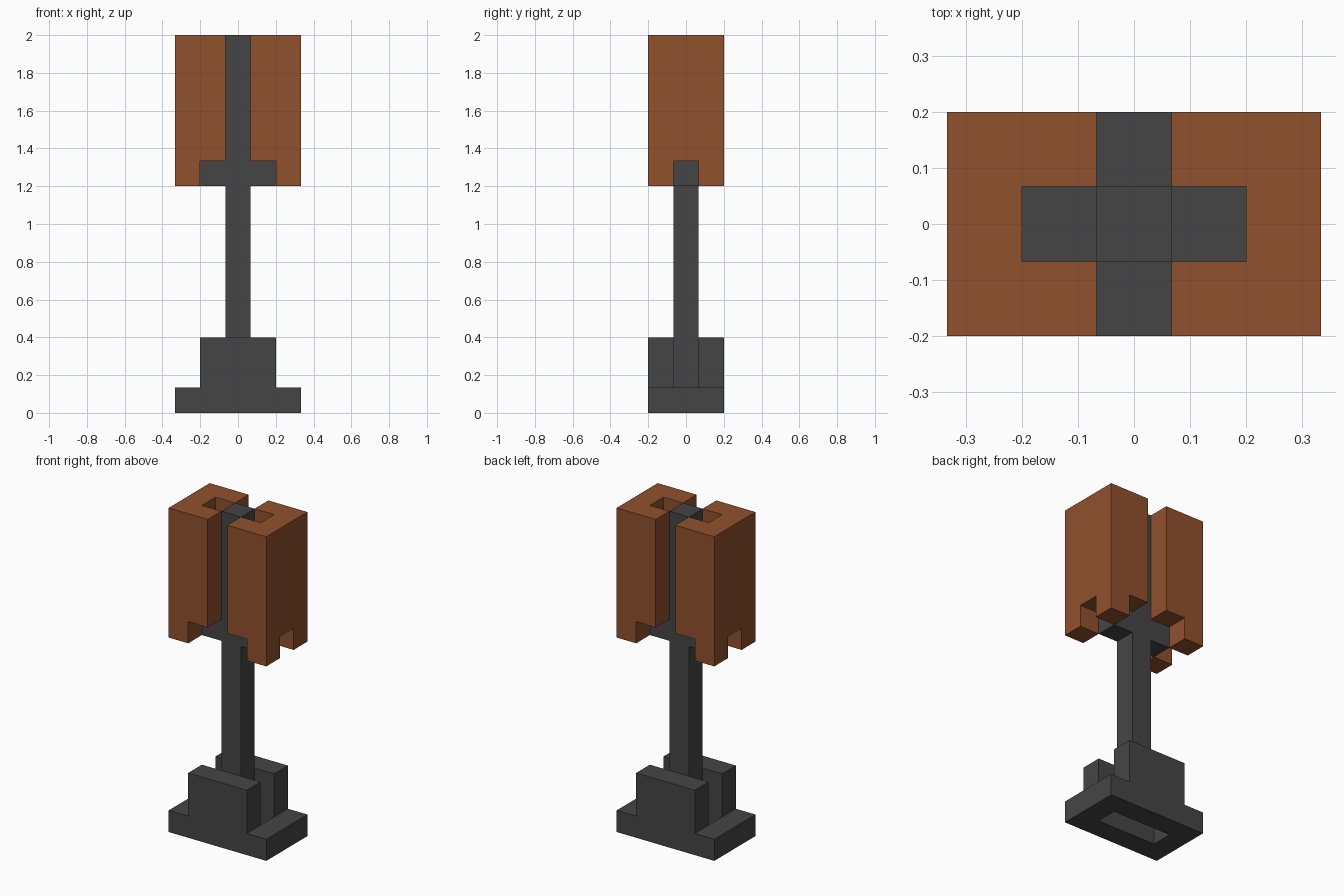
import bpy
import bmesh
from mathutils import Matrix, Vector

U = 2 / 15  # one block of the design grid

if "Cube" in bpy.data.objects:
    bpy.data.objects.remove(bpy.data.objects["Cube"], do_unlink=True)


def material(name, color):
    mat = bpy.data.materials.new(name)
    mat.use_nodes = True
    mat.diffuse_color = color
    mat.node_tree.nodes["Principled BSDF"].inputs["Base Color"].default_value = color
    return mat


iron = material("dark grey iron", (0.06, 0.06, 0.06, 1))
wood = material("brown wood", (0.283, 0.082, 0.026, 1))


def box(name, low, high, mat=None):
    """Box between two corners given in blocks."""
    low, high = Vector(low) * U, Vector(high) * U
    size = [abs(b - a) for a, b in zip(low, high)]
    bm = bmesh.new()
    bmesh.ops.create_cube(
        bm, size=1,
        matrix=Matrix.Translation((low + high) / 2) @ Matrix.Diagonal((*size, 1)))
    mesh = bpy.data.meshes.new(name)
    bm.to_mesh(mesh)
    bm.free()
    obj = bpy.data.objects.new(name, mesh)
    bpy.context.collection.objects.link(obj)
    if mat:
        mesh.materials.append(mat)
    return obj


def cut(obj, low, high):
    """Carve a box out of a part."""
    cutter = box("cutter", low, high)
    cutter.hide_render = True
    mod = obj.modifiers.new("cut", "BOOLEAN")
    mod.operation = "DIFFERENCE"
    mod.solver = "EXACT"
    mod.object = cutter
    bpy.context.view_layer.objects.active = obj
    bpy.ops.object.modifier_apply(modifier=mod.name)
    bpy.data.objects.remove(cutter, do_unlink=True)


# Foot: a slab with a slot through the middle
foot = box("foot", (-2.5, -1.5, 0), (2.5, 1.5, 1), iron)
cut(foot, (-1.5, -0.5, -1), (1.5, 0.5, 2))

# Post clamped between two upright plates
box("post", (-0.5, -0.5, 1), (0.5, 0.5, 15), iron)
for name, y in (("front_plate", -1), ("back_plate", 1)):
    box(name, (-1.5, y - 0.5, 1), (1.5, y + 0.5, 3), iron)

for side, s in (("left", 1), ("right", -1)):
    # Arms of the crossbar carrying the wooden halves
    box(side + "_crossbar_arm", (0.5 * s, -0.5, 9), (1.5 * s, 0.5, 10), iron)

    # Wooden half: open well beside the post, four-corner legs below
    half = box(side + "_wooden_half", (0.5 * s, -1.5, 9), (2.5 * s, 1.5, 15), wood)
    cut(half, (0, -0.5, 8), (1.5 * s, 0.5, 16))
    cut(half, (0, -2, 8), (1.5 * s, 2, 10))
    cut(half, (s, -0.5, 8), (3 * s, 0.5, 10))
